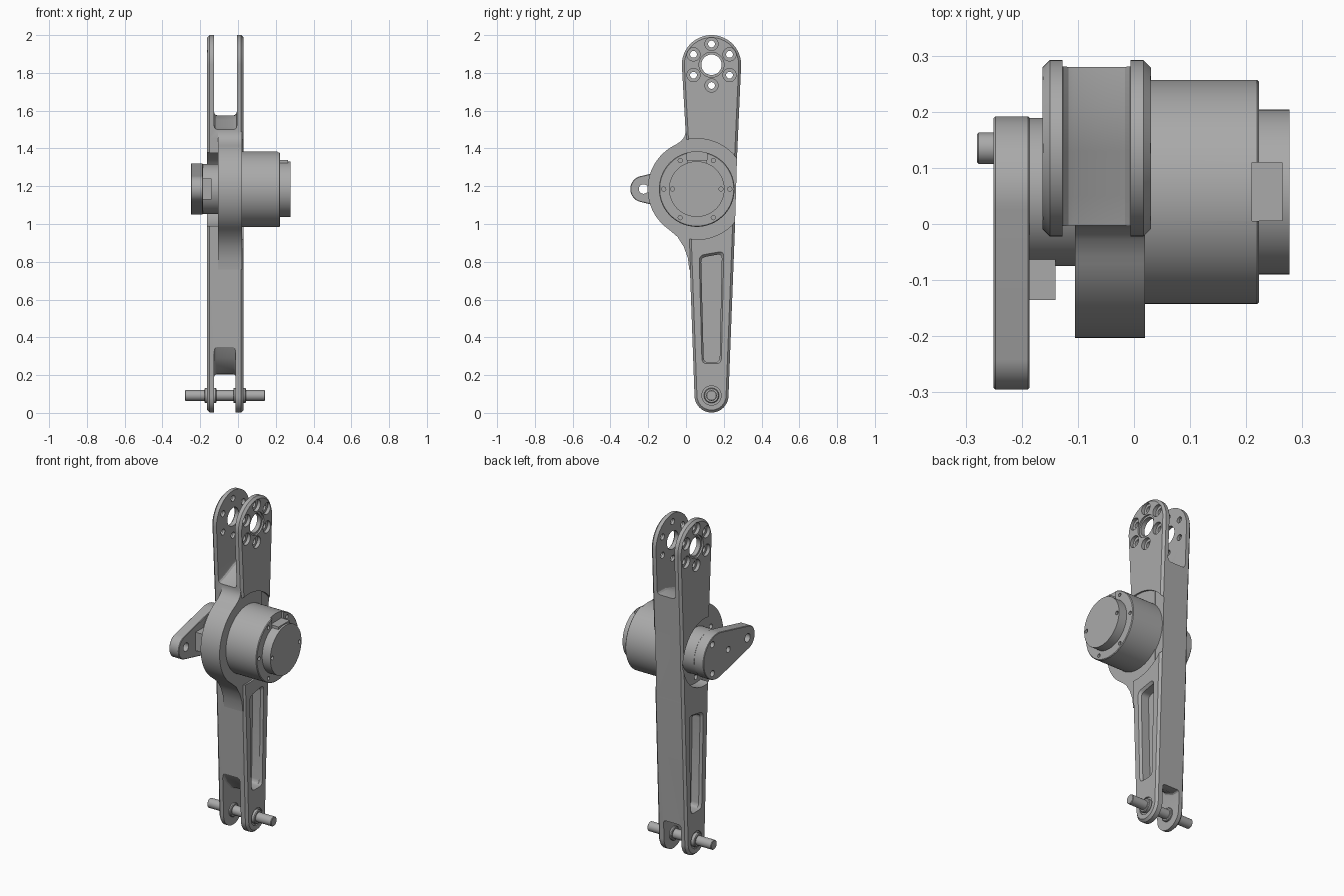
import bpy, bmesh, math
from math import cos, sin, pi, radians

cube = bpy.data.objects.get("Cube")
if cube:
    bpy.data.objects.remove(cube)

metal = bpy.data.materials.new("plain_grey_metal")
metal.use_nodes = True
GREY = (0.40, 0.40, 0.40, 1)
metal.diffuse_color = GREY
metal.node_tree.nodes["Principled BSDF"].inputs["Base Color"].default_value = GREY

TOP, LOW, HUB, TIP = (0.135, 1.843), (0.135, 0.092), (0.057, 1.185), (-0.225, 1.185)
LEFT, RIGHT = -0.163, 0.03


def arc(c, r, a, b, n=32):
    """Points of an arc in the y-z plane, degrees from +y."""
    return [(c[0] + r * cos(radians(a + (b - a) * i / n)),
             c[1] + r * sin(radians(a + (b - a) * i / n))) for i in range(n + 1)]


def prism(name, pts, x0, x1, bevel=0, segments=1, far=None):
    """Extrude a y-z profile along x; far is an optional second profile."""
    bm = bmesh.new()
    a = [bm.verts.new((x0, y, z)) for y, z in pts]
    b = [bm.verts.new((x1, y, z)) for y, z in far or pts]
    n = len(pts)
    caps = [bm.faces.new(a), bm.faces.new(b)]
    for i in range(n):
        j = (i + 1) % n
        bm.faces.new((a[i], a[j], b[j], b[i]))
    bmesh.ops.recalc_face_normals(bm, faces=bm.faces)
    if bevel:
        edges = [e for c in caps for e in c.edges]
        bmesh.ops.bevel(bm, geom=edges, offset=bevel, segments=segments,
                        profile=0.5, affect='EDGES', clamp_overlap=True)
    me = bpy.data.meshes.new(name)
    bm.to_mesh(me)
    bm.free()
    me.materials.append(metal)
    ob = bpy.data.objects.new(name, me)
    bpy.context.collection.objects.link(ob)
    return ob


def disc(name, c, r, x0, x1, bevel=0, n=48):
    return prism(name, arc(c, r, 0, 360 - 360 / n, n - 1), x0, x1, bevel)


def box(name, y0, y1, z0, z1, x0, x1):
    return prism(name, [(y0, z0), (y1, z0), (y1, z1), (y0, z1)], x0, x1)


def combine(ob, other, operation='DIFFERENCE'):
    """Apply a boolean and remove the helper."""
    other.hide_render = True
    mod = ob.modifiers.new("cut", 'BOOLEAN')
    mod.object, mod.operation, mod.solver = other, operation, 'EXACT'
    with bpy.context.temp_override(object=ob, active_object=ob):
        bpy.ops.object.modifier_apply(modifier=mod.name)
    bpy.data.objects.remove(other)


def ring(c, r, count, start=0):
    return [(c[0] + r * cos(start + 2 * pi * i / count),
             c[1] + r * sin(start + 2 * pi * i / count)) for i in range(count)]


def rounded(corners, r):
    """Round the corners of a convex profile."""
    out = []
    for i, (y, z) in enumerate(corners):
        ends = []
        for qy, qz in (corners[i - 1], corners[(i + 1) % len(corners)]):
            d = math.hypot(qy - y, qz - z)
            ends.append((y + (qy - y) * r / d, z + (qz - z) * r / d))
        (ay, az), (by, bz) = ends
        for t in (0, 0.25, 0.5, 0.75, 1):
            u = 1 - t
            out.append((u * u * ay + 2 * u * t * y + t * t * by,
                        u * u * az + 2 * u * t * z + t * t * bz))
    return out


# Long arm with rounded ends and chamfered rims
outline = (arc(TOP, 0.157, 0, 180) + [(0.0, 1.45), (0.014, 0.95)]
           + arc(LOW, 0.09, 182, 358) + [(0.258, 0.95), (0.27, 1.35)])
arm = prism("arm", outline, LEFT, RIGHT, 0.013)

# Clearance around the hub on both faces
combine(arm, disc("cutter", HUB, 0.267, 0.015, 0.1, n=72))
combine(arm, disc("cutter", HUB, 0.2, -0.3, -0.102, n=72))

# Hub housing blending into the arm
housing = prism("hub_housing",
                [(0.2, 1.49), (-0.001, 1.49), (-0.008, 1.462), (-0.027, 1.438)]
                + arc(HUB, 0.26, 116, 235)
                + [(-0.045, 0.932), (-0.012, 0.88), (0.01, 0.82), (0.017, 0.76), (0.2, 0.76)],
                -0.105, 0.02)
combine(arm, housing, 'UNION')

# Clevis slots with scooped floors
combine(arm, prism("cutter", [(-0.3, 1.49), (-0.02, 1.495), (0.05, 1.515), (0.13, 1.55),
                              (0.21, 1.573), (0.5, 1.58), (0.5, 2.2), (-0.3, 2.2)],
                   -0.127, -0.006, 0.02, 3))
combine(arm, prism("cutter", [(-0.2, 0.36), (0.035, 0.35), (0.07, 0.29), (0.12, 0.235),
                              (0.18, 0.205), (0.5, 0.2), (0.5, -0.2), (-0.2, -0.2)],
                   -0.127, -0.012, 0.015, 3))

# Tapered pockets in both faces of the lower arm
mouth = rounded([(0.062, 0.842), (0.208, 0.866), (0.193, 0.255), (0.078, 0.255)], 0.03)
floor = rounded([(0.08, 0.822), (0.19, 0.842), (0.178, 0.268), (0.094, 0.268)], 0.025)
for face, s in ((RIGHT, 1), (LEFT, -1)):
    combine(arm, prism("cutter", mouth, face + s * 0.01, face - s * 0.014, far=floor))
    combine(arm, prism("cutter", floor, face, face - s * 0.065))

# Top mounting holes, counterbored from the outside
combine(arm, disc("cutter", TOP, 0.054, -0.4, 0.3))
for p in ring(TOP, 0.11, 6, pi / 2):
    combine(arm, disc("cutter", p, 0.018, -0.4, 0.3, n=20))
    for x0, x1 in ((-0.3, LEFT + 0.02), (RIGHT - 0.02, 0.2)):
        combine(arm, disc("cutter", p, 0.035, x0, x1, n=28))
for x0, x1 in ((-0.3, LEFT + 0.01), (RIGHT - 0.01, 0.2)):
    combine(arm, disc("cutter", TOP, 0.066, x0, x1))

# Screw holes beside the output disc
for p in ring(HUB, 0.165, 6, pi / 2):
    combine(arm, disc("cutter", p, 0.015, -0.3, -0.08, n=16))

# Motor body, end cap and connector
motor = disc("motor_body", HUB, 0.2, 0.01, 0.223, 0.004, 96)
combine(motor, box("cutter", 0.005, 0.11, 1.3, 1.5, 0.21, 0.4))
for p in ring(HUB, 0.175, 6):
    combine(motor, disc("cutter", p, 0.011, 0.2, 0.4, n=16))
cap = disc("motor_end_cap", HUB, 0.147, 0.2, 0.277, n=96)
for p in ring(HUB, 0.128, 2):
    combine(cap, disc("cutter", p, 0.011, 0.25, 0.4, n=16))
connector = box("motor_connector", 0.005, 0.11, 1.25, 1.338, 0.205, 0.265)

# Output disc, stop block and crank
output = disc("output_disc", HUB, 0.132, -0.19, -0.09, n=72)
stop = box("stop_block", -0.135, 0.0, 1.13, 1.24, -0.19, -0.14)
tangent = math.degrees(math.acos((0.135 - 0.07) / (HUB[0] - TIP[0])))
crank = prism("crank", arc(HUB, 0.135, tangent - 180, 180 - tangent, 48)
              + arc(TIP, 0.07, 180 - tangent, 180 + tangent), -0.25, -0.186, 0.003)
combine(crank, disc("cutter", TIP, 0.025, -0.4, 0, n=32))
for p in ring(HUB, 0.1, 3, pi):
    combine(crank, disc("cutter", p, 0.018, -0.4, -0.215, n=20))

# Lower pivot pin with bushings
pin = disc("pivot_pin", LOW, 0.028, -0.28, 0.143, 0.003, 32)
bushings = [disc("left_bushing", LOW, 0.04, -0.178, -0.115, 0.004),
            disc("right_bushing", LOW, 0.04, -0.025, 0.042, 0.004)]
for x0, x1 in ((-0.3, LEFT + 0.008), (RIGHT - 0.008, 0.2)):
    combine(arm, disc("cutter", LOW, 0.051, x0, x1))

# Smooth the curved surfaces, keep the edges crisp
for ob in [arm, motor, cap, connector, output, stop, crank, pin] + bushings:
    bpy.ops.object.select_all(action='DESELECT')
    ob.select_set(True)
    bpy.context.view_layer.objects.active = ob
    bpy.ops.object.shade_smooth_by_angle(angle=radians(25))
